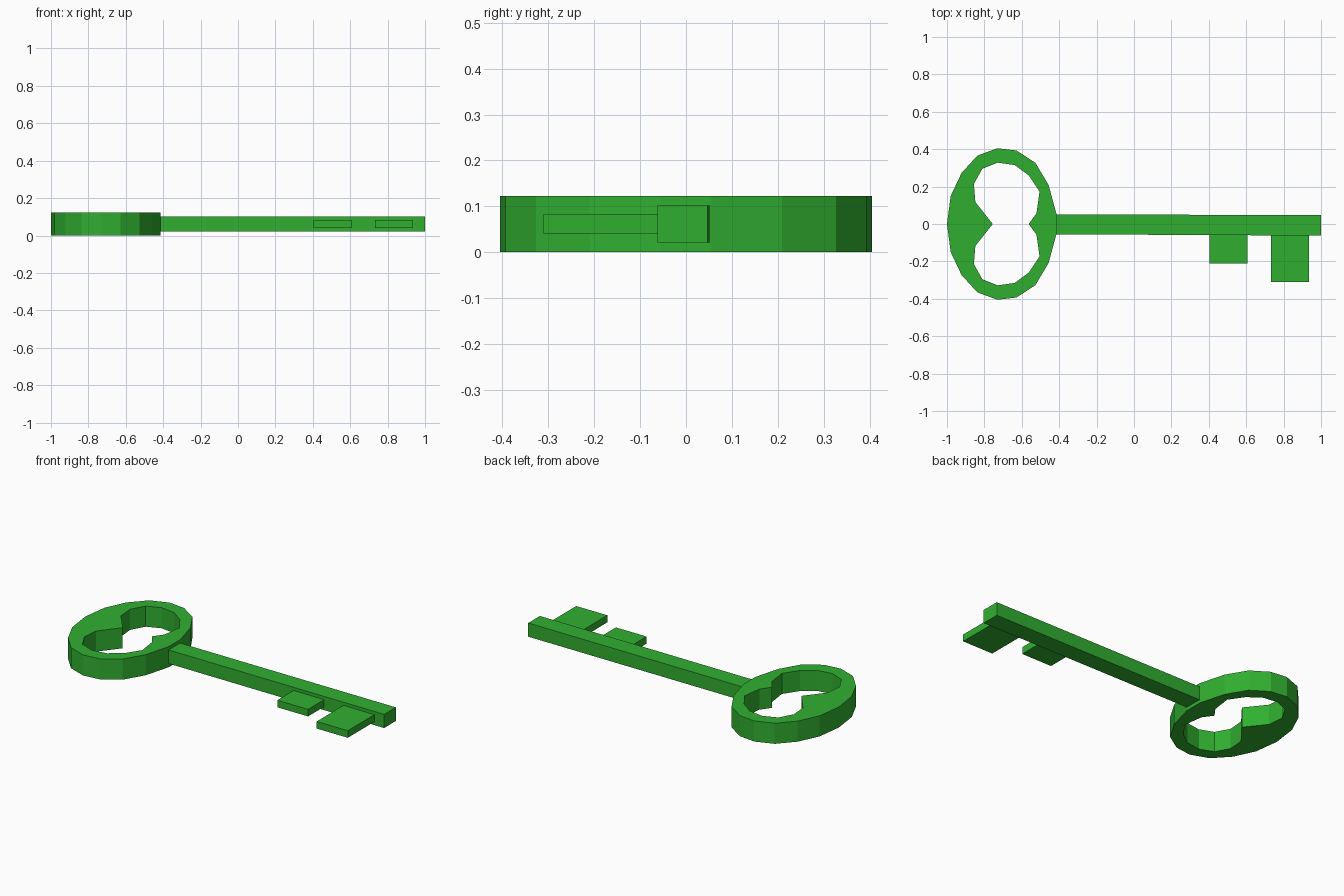
import bpy, bmesh

if "Cube" in bpy.data.objects:
    bpy.data.objects.remove(bpy.data.objects["Cube"])

green = bpy.data.materials.new("green")
green.diffuse_color = (0.03, 0.43, 0.03, 1)
green.use_nodes = True
green.node_tree.nodes["Principled BSDF"].inputs["Base Color"].default_value = green.diffuse_color


def plate(name, outline, z0, z1, mirror=False):
    """Extrude a flat outline from z0 to z1, optionally mirrored across y = 0."""
    bm = bmesh.new()
    face = bm.faces.new([bm.verts.new((x, y, z0)) for x, y in outline])
    new = bmesh.ops.extrude_face_region(bm, geom=[face], use_keep_orig=True)["geom"]
    for v in new:
        if isinstance(v, bmesh.types.BMVert):
            v.co.z = z1
    bmesh.ops.recalc_face_normals(bm, faces=bm.faces[:])
    if mirror:
        # open the seam so the halves join into one ring
        seam = [f for f in bm.faces if all(abs(v.co.y) < 1e-5 for v in f.verts)]
        bmesh.ops.delete(bm, geom=seam, context='FACES')
    mesh = bpy.data.meshes.new(name)
    bm.to_mesh(mesh)
    bm.free()
    mesh.materials.append(green)
    obj = bpy.data.objects.new(name, mesh)
    bpy.context.collection.objects.link(obj)
    if mirror:
        mod = obj.modifiers.new("mirror", 'MIRROR')
        mod.use_axis = (False, True, False)
        mod.use_mirror_merge = True
    return obj


# Bow (handle ring): back half outline, outer rim then hole edge
outer = [(-1, 0), (-0.98, 0.15), (-0.922, 0.273), (-0.837, 0.366), (-0.73, 0.405),
         (-0.628, 0.393), (-0.527, 0.327), (-0.457, 0.209), (-0.415, 0.055), (-0.415, 0)]
hole = [(-0.563, 0), (-0.521, 0.058), (-0.505, 0.174), (-0.563, 0.26), (-0.638, 0.315),
        (-0.729, 0.328), (-0.811, 0.295), (-0.856, 0.214), (-0.848, 0.117), (-0.755, 0)]
plate("bow", outer + hole, 0, 0.122, mirror=True)

# Shaft, very slightly skewed towards the tip
plate("shaft", [(-0.43, -0.055), (1, -0.062), (1, 0.047), (-0.43, 0.052)], 0.021, 0.102)

# Teeth
for name, x0, x1, y in (("short_tooth", 0.405, 0.606, -0.21),
                        ("long_tooth", 0.732, 0.936, -0.31)):
    plate(name, [(x0, y), (x1, y), (x1, -0.05), (x0, -0.05)], 0.041, 0.083)
